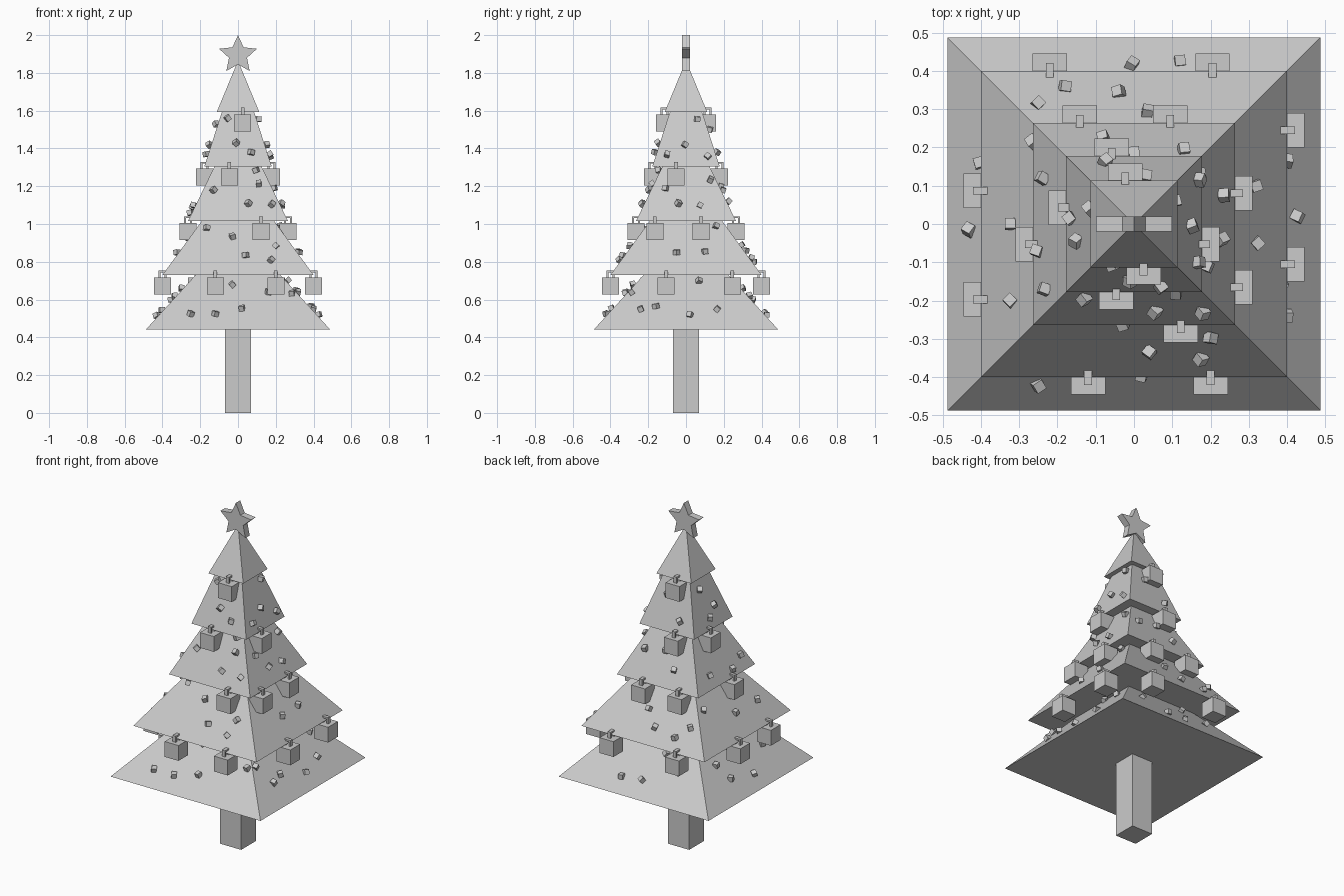
import bpy, bmesh, math, random
from mathutils import Matrix, Vector, Euler

if "Cube" in bpy.data.objects:
    bpy.data.objects.remove(bpy.data.objects["Cube"])

random.seed(4)

# tier: base half width, base z, top half width, top z
TIERS = [(0.487, 0.442, 0.22, 0.735),
         (0.400, 0.730, 0.187, 1.022),
         (0.264, 1.017, 0.122, 1.31),
         (0.178, 1.305, 0.084, 1.597),
         (0.113, 1.592, 0.003, 1.857)]


def finish(bm, name):
    bmesh.ops.recalc_face_normals(bm, faces=bm.faces)
    me = bpy.data.meshes.new(name)
    bm.to_mesh(me)
    bm.free()
    ob = bpy.data.objects.new(name, me)
    bpy.context.collection.objects.link(ob)
    return ob


def add_box(bm, size, mat):
    bmesh.ops.create_cube(bm, size=1, matrix=mat @ Matrix.Diagonal((*size, 1)))


def extrude_profile(bm, pts, offset):
    face = bm.faces.new([bm.verts.new(p) for p in pts])
    ext = bmesh.ops.extrude_face_region(bm, geom=[face])["geom"]
    verts = [g for g in ext if isinstance(g, bmesh.types.BMVert)]
    bmesh.ops.translate(bm, verts=verts, vec=offset)


# trunk
bm = bmesh.new()
add_box(bm, (0.136, 0.136, 0.46), Matrix.Translation((0, 0, 0.23)))
finish(bm, "trunk")

# four-sided branch tiers
for i, (h, z0, t, z1) in enumerate(TIERS):
    bm = bmesh.new()
    bmesh.ops.create_cone(bm, cap_ends=True, segments=4,
                          radius1=h * math.sqrt(2), radius2=t * math.sqrt(2), depth=z1 - z0,
                          matrix=Matrix.Translation((0, 0, (z0 + z1) / 2)) @ Matrix.Rotation(math.pi / 4, 4, 'Z'))
    finish(bm, f"branch_tier_{i + 1}")

# star on top
bm = bmesh.new()
pts = []
for k in range(10):
    r = 0.105 if k % 2 == 0 else 0.05
    a = math.pi / 2 + k * math.pi / 5
    pts.append((r * math.cos(a), -0.02, 1.895 + r * math.sin(a)))
extrude_profile(bm, pts, Vector((0, 0.04, 0)))
finish(bm, "star")

# hanging box ornaments: side -> (tier index, position along the edge)
SIDES = ["front", "right", "back", "left"]
HANGING = {
    "front": [(1, -0.12), (1, 0.20), (2, 0.122), (3, -0.046), (4, 0.025)],
    "right": [(1, -0.105), (1, 0.245), (2, 0.08), (2, -0.165), (3, -0.053)],
    "back": [(1, -0.22), (1, 0.205), (2, -0.142), (2, 0.095), (3, -0.058), (4, -0.023)],
    "left": [(1, 0.087), (1, -0.197), (2, -0.053), (3, 0.043)],
}
# small cubes: side -> (position along the face, height)
SMALL = {
    "front": [(-.25, .525), (-.12, .525), (.02, .555), (-.03, .68), (.16, .64), (.285, .635),
              (-.165, .98), (-.03, .935), (.04, .835), (.175, .81), (.2, .885),
              (-.13, 1.18), (.11, 1.215), (.055, 1.11), (.18, 1.105), (.095, 1.285),
              (-.055, 1.56), (-.01, 1.43), (.07, 1.38)],
    "right": [(-.29, .64), (-.24, .55), (-.16, .565), (.02, .52), (.07, .70), (.165, .55), (.225, .65),
              (-.185, .98), (-.05, .85), (.1, .855), (.16, .99),
              (-.04, 1.11), (.075, 1.10), (-.11, 1.19), (.13, 1.235),
              (-.005, 1.42), (.06, 1.555), (-.1, 1.37), (.115, 1.36)],
    "back": [(-.005, .53), (.12, .52), (-.2, .6), (-.08, .66), (.22, .62),
             (-.04, .82), (-.18, .80), (-.25, .86), (.035, .89),
             (.13, 1.18), (-.08, 1.12), (0, 1.2), (-.075, 1.38), (.03, 1.5)],
    "left": [(-.015, .515), (.16, .545), (-.2, .6), (.2, .62), (.05, .66),
             (.215, .93), (-.2, .85), (0, .85), (-.17, 1.1), (-.07, 1.06), (.12, 1.09),
             (.015, 1.37), (-.045, 1.42), (.04, 1.53)],
}

for s, side in enumerate(SIDES):
    turn = Matrix.Rotation(s * math.pi / 2, 4, 'Z')
    flip = 1 if s < 2 else -1

    boxes, hooks, small = bmesh.new(), bmesh.new(), bmesh.new()
    for tier, u in HANGING[side]:
        h, z = TIERS[tier][:2]
        u *= flip
        # box below the tier edge
        add_box(boxes, (0.09, 0.09, 0.09), Matrix.Translation((u, -h, z - 0.057)))
        # arched hook over the tier edge
        lo, hi = z - 0.015, z + 0.024
        arch = [(-.021, lo), (-.021, hi), (.021, hi), (.021, lo),
                (.011, lo), (.011, hi - .01), (-.011, hi - .01), (-.011, lo)]
        extrude_profile(hooks, [(u - 0.01, -h + d, zz) for d, zz in arch], Vector((0.02, 0, 0)))

    for u, z in SMALL[side]:
        h, z0, t, z1 = next(r for r in reversed(TIERS) if z >= r[1])
        d = h + (t - h) * (z - z0) / (z1 - z0) + 0.011
        rot = Euler([random.uniform(0, 1.5) for _ in range(3)]).to_matrix().to_4x4()
        add_box(small, (0.027, 0.027, 0.027), Matrix.Translation((u * flip, -d, z)) @ rot)

    for bm, name in ((boxes, "box_ornaments"), (hooks, "ornament_hooks"), (small, "small_cubes")):
        bmesh.ops.transform(bm, matrix=turn, verts=bm.verts)
        finish(bm, f"{name}_{side}")
